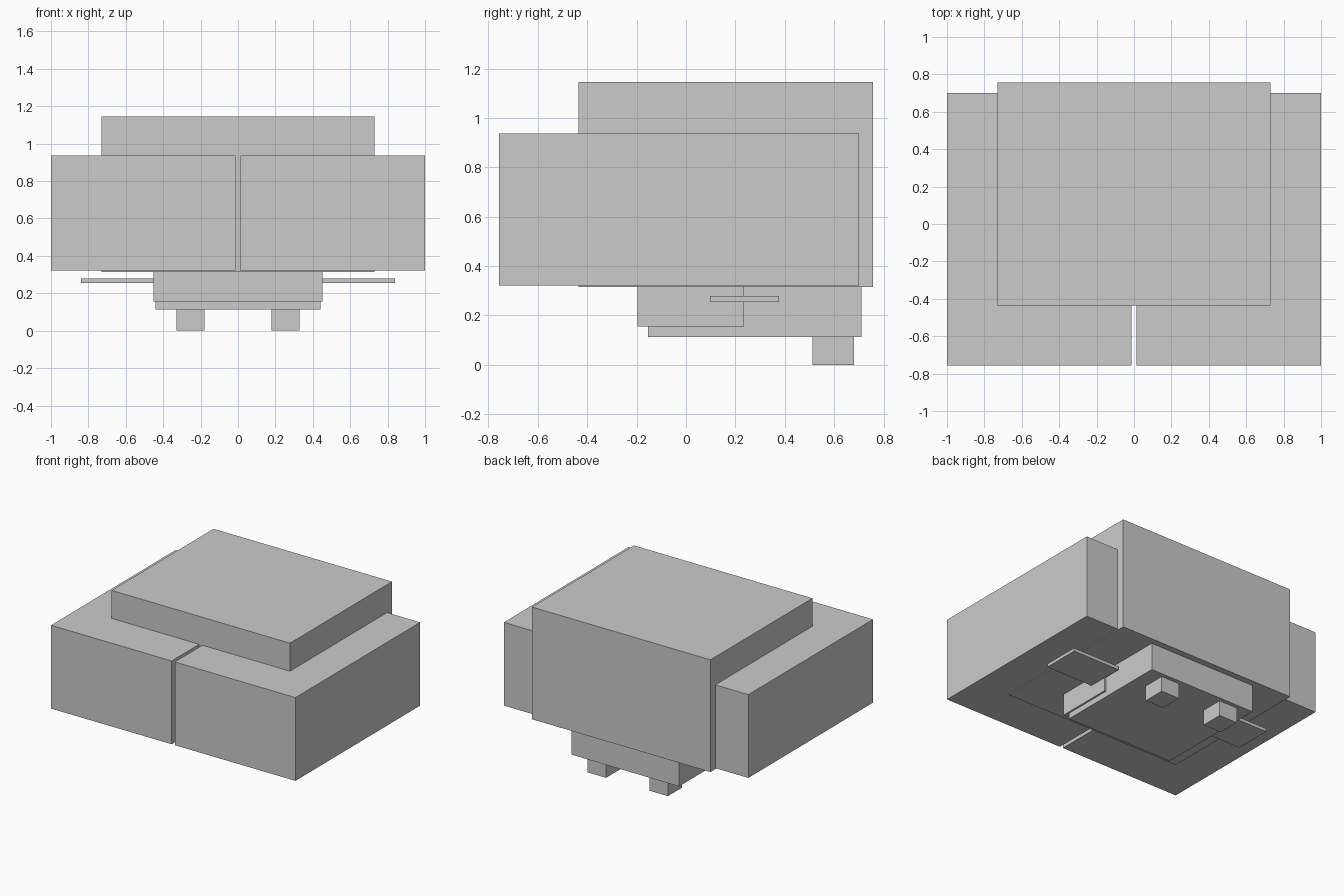
import bpy

cube = bpy.data.objects.get("Cube")
if cube:
    bpy.data.objects.remove(cube, do_unlink=True)

# Single flat grey
grey = bpy.data.materials.new("light_grey")
grey.use_nodes = True
colour = (0.6, 0.6, 0.6, 1.0)
grey.diffuse_color = colour
grey.node_tree.nodes["Principled BSDF"].inputs["Base Color"].default_value = colour


def box(name, x, y, z):
    """Box spanning the given (min, max) range on each axis."""
    spans = (x, y, z)
    bpy.ops.mesh.primitive_cube_add(size=1, location=[(a + b) / 2 for a, b in spans])
    ob = bpy.context.object
    ob.name = ob.data.name = name
    ob.scale = [b - a for a, b in spans]
    bpy.ops.object.transform_apply(location=False, rotation=False, scale=True)
    ob.data.materials.append(grey)
    return ob


def pair(name, x, y, z):
    """Matching boxes on the left (+x) and right (-x)."""
    box("left_" + name, x, y, z)
    box("right_" + name, (-x[1], -x[0]), y, z)


# Tall central block and the two large blocks wrapped around it
box("central_block", (-0.73, 0.73), (-0.435, 0.757), (0.315, 1.145))
pair("side_block", (0.013, 1.0), (-0.757, 0.70), (0.322, 0.938))

# Stepped underside
box("lower_body", (-0.44, 0.44), (-0.153, 0.71), (0.113, 0.315))
box("lower_front_band", (-0.453, 0.453), (-0.197, 0.235), (0.155, 0.315))

# Thin side fins and rear feet
pair("fin", (0.45, 0.84), (0.097, 0.377), (0.254, 0.278))
pair("foot", (0.178, 0.328), (0.513, 0.68), (0.0, 0.113))
